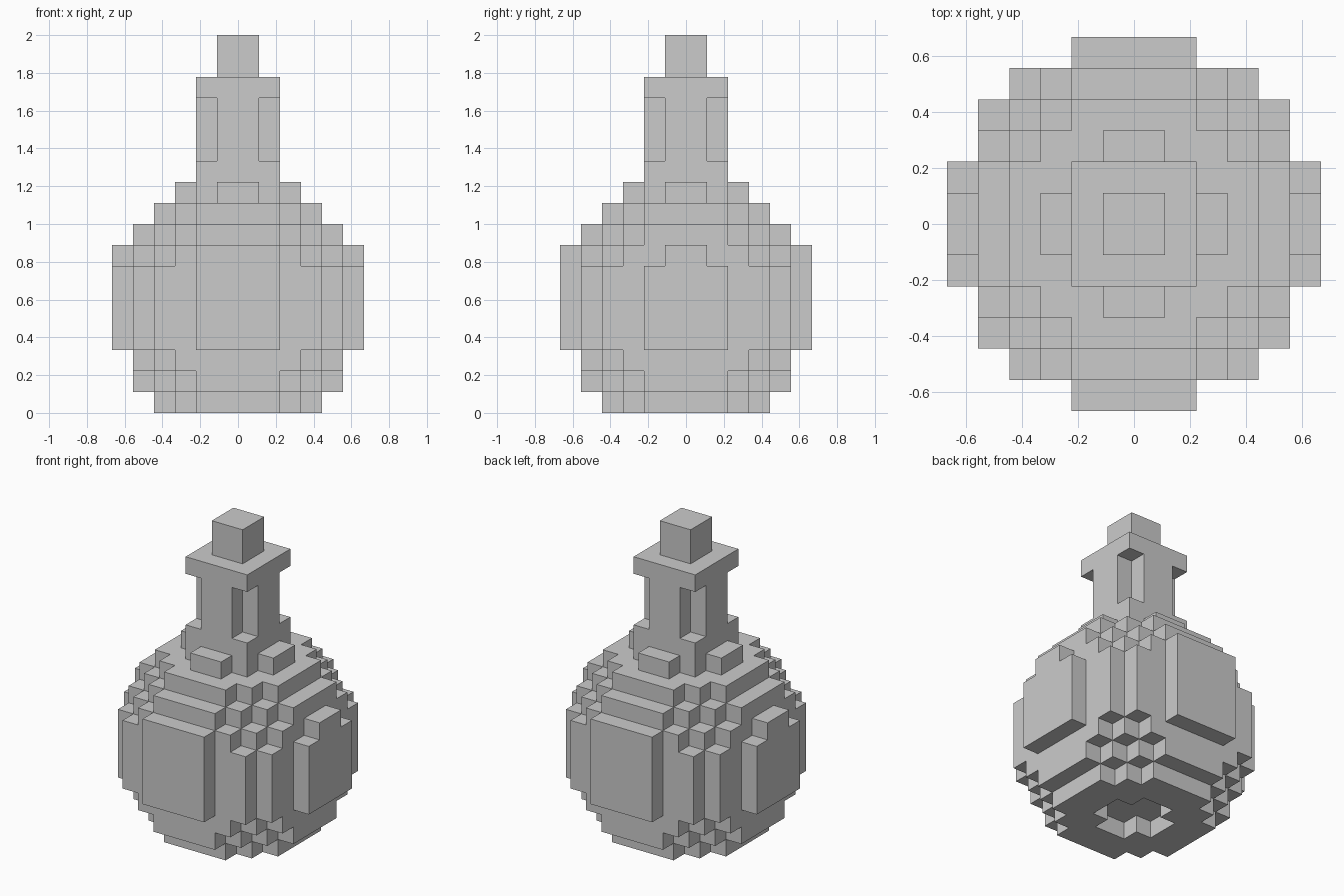
import bpy, bmesh, math
from mathutils import Vector

if "Cube" in bpy.data.objects:
    bpy.data.objects.remove(bpy.data.objects["Cube"])

U = 1 / 9  # one block; the bottle is 18 blocks tall


def box(x0, x1, y0, y1, z0, z1):
    return {(x, y, z) for x in range(x0, x1) for y in range(y0, y1) for z in range(z0, z1)}


def column(r, z0, z1):
    return box(-r, r, -r, r, z0, z1)


def cross(r, z0, z1):
    return box(-r, r, 1 - r, r - 1, z0, z1) | box(1 - r, r - 1, -r, r, z0, z1)


def turned(cells):
    """The same blocks turned half a turn about z."""
    return {(-1 - x, -1 - y, z) for x, y, z in cells}


def in_ball(cell):
    """Ten-block cube with its edges and corners stepped away."""
    x, y, z = cell
    d = [min(x + 5, 4 - x), min(y + 5, 4 - y), min(z, 9 - z)]
    return sum(d) >= 4 and d.count(0) < 2


front_panel = box(-2, 2, -6, -5, 3, 8)
right_panel = box(5, 6, -2, 2, 3, 7) | box(5, 6, -1, 1, 7, 8)

parts = {
    # round belly with a cross-shaped hollow underneath
    "belly": {c for c in column(5, 0, 10) if in_ball(c)} - cross(2, 0, 1),
    # raised panels on the four sides
    "front_panel": front_panel,
    "back_panel": turned(front_panel),
    "right_panel": right_panel,
    "left_panel": turned(right_panel),
    # shoulder studs around the foot of the neck
    "shoulder_studs": cross(3, 10, 11) & (box(-3, 3, -1, 1, 10, 11) | box(-1, 1, -3, 3, 10, 11))
                      - column(2, 10, 11),
    # neck with notched corners, lip and stopper
    "neck": column(2, 10, 12) | cross(2, 12, 15),
    "lip": column(2, 15, 16),
    "stopper": column(1, 16, 18),
}
filled = set().union(*parts.values())


def build(name, cells):
    """Skin the outer block faces of one part, then merge flat areas."""
    bm = bmesh.new()
    verts = {}

    def vert(p):
        key = tuple(round(v) for v in p)
        if key not in verts:
            verts[key] = bm.verts.new(Vector(key) * U)
        return verts[key]

    for cell in sorted(cells):
        for axis in range(3):
            for side in (0, 1):
                n = [0, 0, 0]
                n[axis] = 2 * side - 1
                if tuple(c + d for c, d in zip(cell, n)) in filled:
                    continue
                o = Vector(cell)
                o[axis] += side
                a, b = Vector((0, 0, 0)), Vector((0, 0, 0))
                a[(axis + 1) % 3] = b[(axis + 2) % 3] = 1
                ring = [o, o + a, o + a + b, o + b]
                bm.faces.new([vert(p) for p in (ring if side else ring[::-1])])
    bmesh.ops.dissolve_limit(bm, angle_limit=math.radians(1), verts=bm.verts[:], edges=bm.edges[:])
    mesh = bpy.data.meshes.new(name)
    bm.to_mesh(mesh)
    bm.free()
    bpy.context.collection.objects.link(bpy.data.objects.new(name, mesh))


for name, cells in parts.items():
    build(name, cells)
